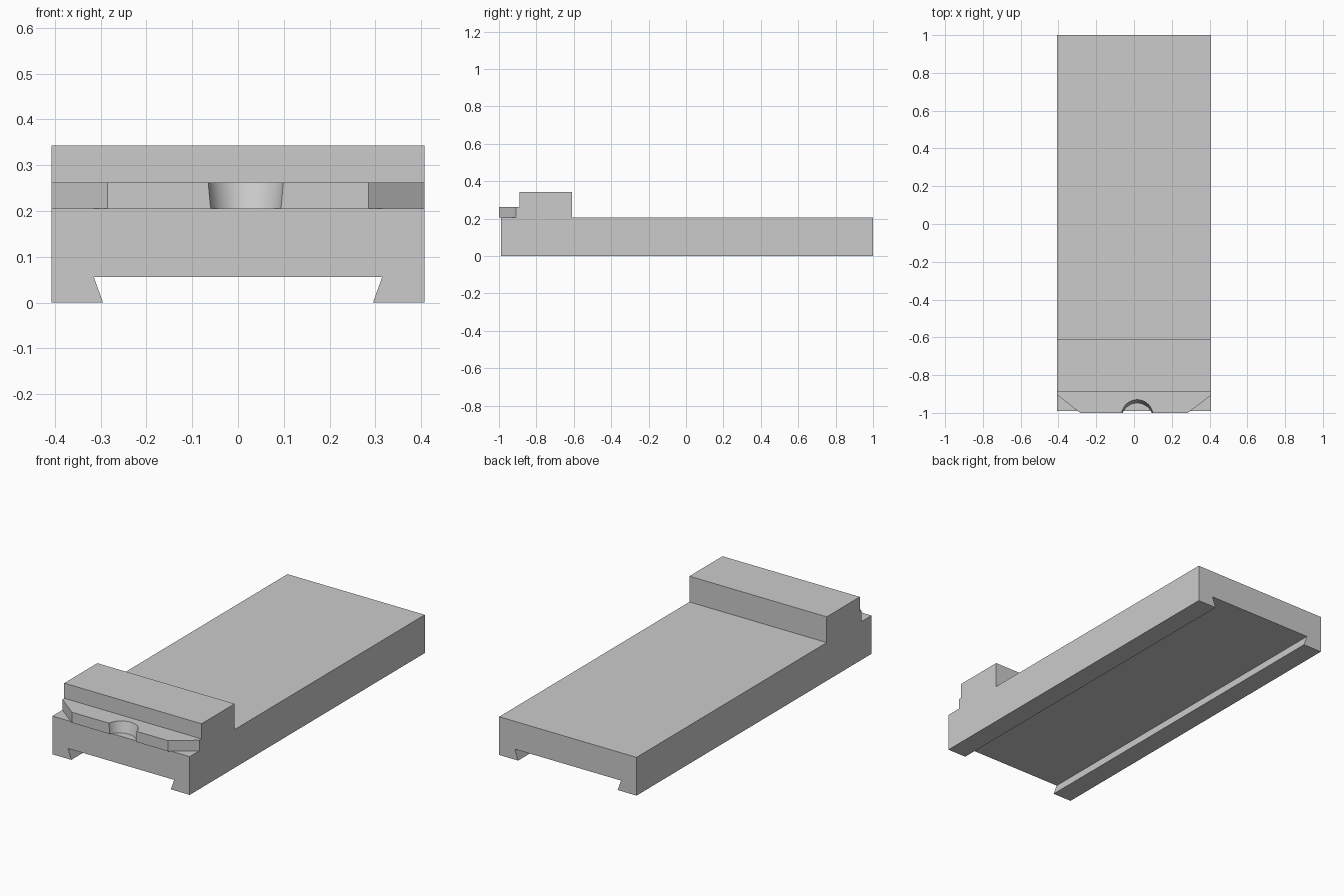
import bpy, bmesh, math

if "Cube" in bpy.data.objects:
    bpy.data.objects.remove(bpy.data.objects["Cube"])

W = 0.407        # half width
TOP = 0.205      # top of the base


def loft(name, ring_a, ring_b):
    """Solid between two matching closed outlines."""
    bm = bmesh.new()
    a = [bm.verts.new(p) for p in ring_a]
    b = [bm.verts.new(p) for p in ring_b]
    n = len(a)
    bm.faces.new(a)
    bm.faces.new(b[::-1])
    for i in range(n):
        j = (i + 1) % n
        bm.faces.new((a[i], b[i], b[j], a[j]))
    bmesh.ops.recalc_face_normals(bm, faces=bm.faces)
    mesh = bpy.data.meshes.new(name)
    bm.to_mesh(mesh)
    bm.free()
    obj = bpy.data.objects.new(name, mesh)
    bpy.context.collection.objects.link(obj)
    return obj


# Base: slab section with a dovetail groove, run along y
half = [(0.315, 0.056), (0.295, 0), (W, 0), (W, TOP)]
section = half + [(-x, z) for x, z in reversed(half)]
body = loft("slide_plate", [(x, -0.99, z) for x, z in section],
            [(x, 1.0, z) for x, z in section])

# Raised stop block with its overhang-free vertical sides
step = [(-0.89, TOP), (-0.61, TOP), (-0.61, 0.343), (-0.89, 0.343)]
block = loft("stop_block", [(-W, y, z) for y, z in step],
             [(W, y, z) for y, z in step])


# Front lip: chamfered corners and a slanted round notch
def lip_outline(z, cy, radius=0.083, cx=0.017, steps=24):
    reach = math.asin((-1.0 - cy) / radius)
    pts = [(-W, -0.89, z), (-W, -0.905, z), (-0.285, -1.0, z)]
    for i in range(steps + 1):
        t = math.pi - reach - (math.pi - 2 * reach) * i / steps
        pts.append((cx + radius * math.cos(t), cy + radius * math.sin(t), z))
    return pts + [(0.285, -1.0, z), (W, -0.908, z), (W, -0.89, z)]


lip = loft("front_lip", lip_outline(TOP, -1.031), lip_outline(0.262, -1.013))

# Merge into one clean solid
bpy.context.view_layer.objects.active = body
body.select_set(True)
for part in (block, lip):
    mod = body.modifiers.new("join_" + part.name, 'BOOLEAN')
    mod.operation = 'UNION'
    mod.solver = 'EXACT'
    mod.object = part
    bpy.ops.object.modifier_apply(modifier=mod.name)
    bpy.data.objects.remove(part)

bm = bmesh.new()
bm.from_mesh(body.data)
bmesh.ops.remove_doubles(bm, verts=bm.verts, dist=1e-5)
bmesh.ops.dissolve_limit(bm, angle_limit=math.radians(0.5),
                         verts=bm.verts, edges=bm.edges)
bm.to_mesh(body.data)
bm.free()
bpy.ops.object.shade_smooth_by_angle(angle=math.radians(25))
